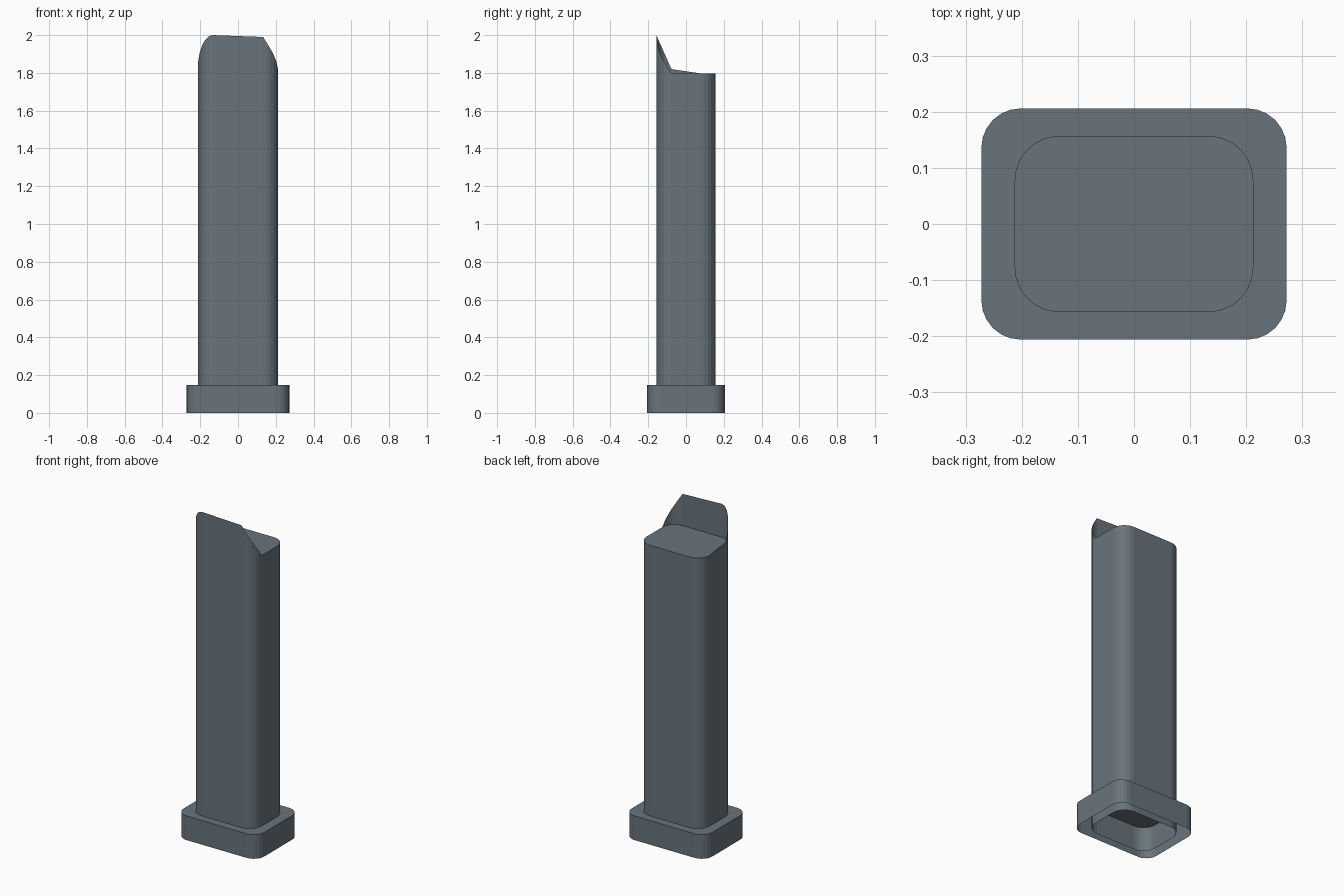
import bpy
import bmesh
from math import cos, sin, pi

if "Cube" in bpy.data.objects:
    bpy.data.objects.remove(bpy.data.objects["Cube"])

slate = bpy.data.materials.new("slate grey")
slate.use_nodes = True
colour = (0.14, 0.175, 0.202, 1)
slate.diffuse_color = colour
slate.node_tree.nodes["Principled BSDF"].inputs["Base Color"].default_value = colour

BASE_TOP, FLOOR, STEPS = 0.147, 1.797, 6
HX, HY, R = 0.213, 0.157, 0.08


def rounded(hx, hy, r):
    """Rounded rectangle, counter-clockwise from the front -x corner."""
    points = []
    for i, (sx, sy) in enumerate([(-1, -1), (1, -1), (1, 1), (-1, 1)]):
        for k in range(STEPS + 1):
            a = pi + (i + k / STEPS) * pi / 2
            points.append((sx * (hx - r) + r * cos(a), sy * (hy - r) + r * sin(a)))
    return points


def finish(bm, name):
    mesh = bpy.data.meshes.new(name)
    bm.to_mesh(mesh)
    bm.free()
    mesh.materials.append(slate)
    obj = bpy.data.objects.new(name, mesh)
    bpy.context.collection.objects.link(obj)


def open_box(name, outline, height):
    """Thin shell with walls and a lid, open underneath."""
    bm = bmesh.new()
    low = [bm.verts.new((x, y, 0)) for x, y in outline]
    high = [bm.verts.new((x, y, height)) for x, y in outline]
    for i in range(len(outline)):
        j = (i + 1) % len(outline)
        bm.faces.new((low[i], low[j], high[j], high[i]))
    bm.faces.new(high)
    finish(bm, name)


# Base collar and the column that passes through it
column_outline = rounded(HX, HY, R)
open_box("base_collar", rounded(0.272, 0.206, 0.07), BASE_TOP)
open_box("column", column_outline, FLOOR)

# Thin lip that rises from the front edge and wraps round both front corners
corner = STEPS + 1
left_z = [2.0 - 0.18 * (1 - sin(k / STEPS * pi / 2)) for k in reversed(range(corner))][::-1]
right_z = [1.99 + (FLOOR - 1.99) * k / STEPS for k in range(corner)]
path = [column_outline[-1]] + column_outline[:2 * corner]
heights = [FLOOR] + left_z + right_z

bm = bmesh.new()
prev = None
for (x, y), z in zip(path, heights):
    foot = bm.verts.new((x, y, FLOOR))
    tip = bm.verts.new((x, y, z)) if z > FLOOR + 0.001 else foot
    if prev:
        # Shared end points collapse the quad to a triangle
        bm.faces.new(list(dict.fromkeys([prev[0], foot, tip, prev[1]])))
    prev = (foot, tip)
finish(bm, "front_lip")
